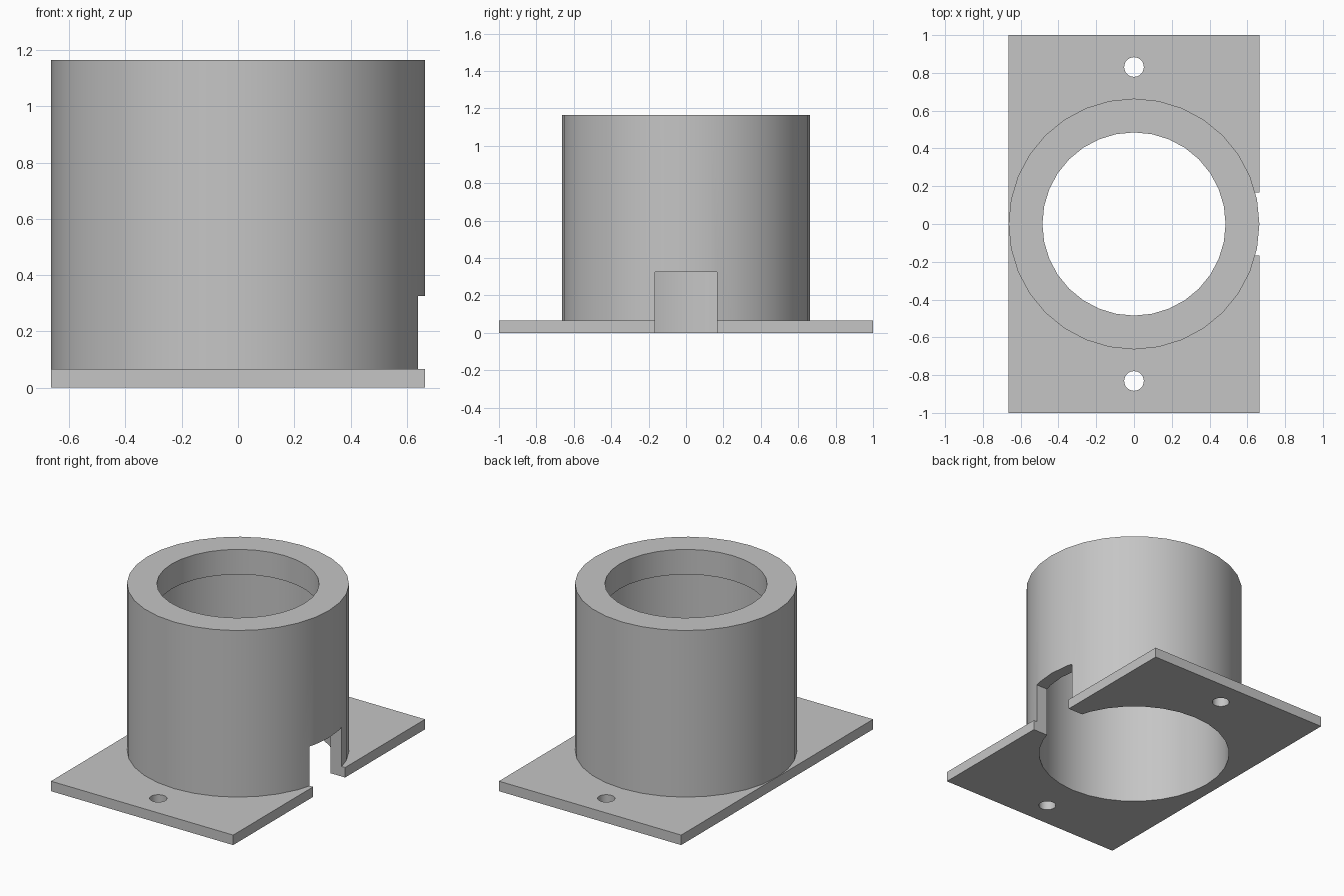
import bpy
import math

cube = bpy.data.objects.get("Cube")
if cube:
    bpy.data.objects.remove(cube, do_unlink=True)

HALF_WIDTH, HALF_LENGTH = 0.665, 1.0
PLATE_TOP, SLEEVE_TOP = 0.066, 1.165
LIP_BOTTOM = 1.0
SEGMENTS = 32

grey = bpy.data.materials.new("light_grey")
grey.use_nodes = True
colour = (0.56, 0.56, 0.56, 1)
grey.diffuse_color = colour
grey.node_tree.nodes["Principled BSDF"].inputs["Base Color"].default_value = colour


def box(name, x0, x1, y, z0, z1):
    bpy.ops.mesh.primitive_cube_add(size=1, location=((x0 + x1) / 2, 0, (z0 + z1) / 2))
    ob = bpy.context.object
    ob.name = name
    ob.scale = (x1 - x0, 2 * y, z1 - z0)
    bpy.ops.object.transform_apply(location=True, rotation=False, scale=True)
    ob.data.materials.append(grey)
    return ob


def cylinder(name, radius, z0, z1, y=0):
    # Quarter turn puts a vertex on each axis
    bpy.ops.mesh.primitive_cylinder_add(vertices=SEGMENTS, radius=radius, depth=z1 - z0,
                                        location=(0, y, (z0 + z1) / 2))
    ob = bpy.context.object
    ob.name = name
    bpy.ops.object.transform_apply(location=True, rotation=False, scale=False)
    ob.data.materials.append(grey)
    return ob


def combine(target, tool, operation):
    mod = target.modifiers.new(tool.name, 'BOOLEAN')
    mod.operation = operation
    mod.solver = 'EXACT'
    mod.object = tool
    bpy.context.view_layer.objects.active = target
    bpy.ops.object.modifier_apply(modifier=mod.name)
    bpy.data.objects.remove(tool, do_unlink=True)


# Mounting plate joined to the upright sleeve
body = box("flanged_sleeve", -HALF_WIDTH, HALF_WIDTH, HALF_LENGTH, 0, PLATE_TOP)
combine(body, cylinder("sleeve", HALF_WIDTH - 0.001, PLATE_TOP / 2, SLEEVE_TOP), 'UNION')

# Wide bore below, narrower opening through the top lip
combine(body, cylinder("bore", 0.585, -0.1, LIP_BOTTOM), 'DIFFERENCE')
combine(body, cylinder("lip_opening", 0.485, LIP_BOTTOM - 0.1, SLEEVE_TOP + 0.1), 'DIFFERENCE')

# Screw holes front and back
for side in (-1, 1):
    combine(body, cylinder("screw_hole", 0.052, -0.1, 0.2, side * 0.831), 'DIFFERENCE')

# Notch through the wall and plate on the left side
combine(body, box("notch", 0.3, 0.8, 0.167, -0.1, 0.326), 'DIFFERENCE')

bpy.ops.object.select_all(action='DESELECT')
body.select_set(True)
bpy.context.view_layer.objects.active = body
bpy.ops.object.shade_smooth_by_angle(angle=math.radians(30))
